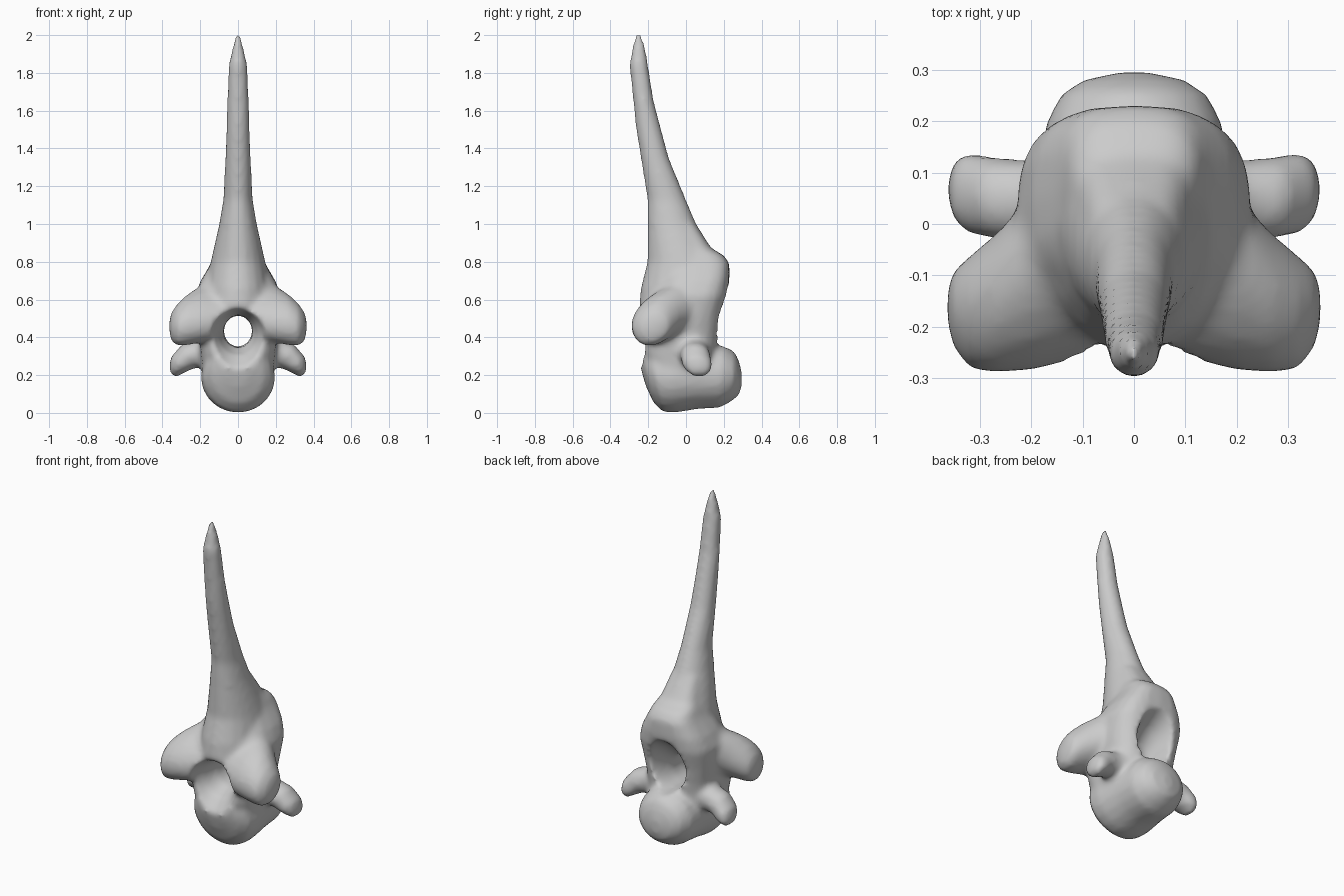
import bpy, bmesh, math
from mathutils import Vector

cube = bpy.data.objects.get("Cube")
if cube:
    bpy.data.objects.remove(cube, do_unlink=True)


def loft(bm, rings, sides=20, power=1.0):
    """Skin a closed tube through rings given as (centre, half axis, half axis)."""
    loops = []
    for c, u, v in rings:
        loop = []
        for i in range(sides):
            a = 2 * math.pi * i / sides
            ca, sa = math.cos(a), math.sin(a)
            ca = math.copysign(abs(ca) ** power, ca)
            sa = math.copysign(abs(sa) ** power, sa)
            loop.append(bm.verts.new(Vector(c) + Vector(u) * ca + Vector(v) * sa))
        loops.append(loop)
    faces = [bm.faces.new(loops[0]), bm.faces.new(loops[-1])]
    for a, b in zip(loops, loops[1:]):
        for i in range(sides):
            j = (i + 1) % sides
            faces.append(bm.faces.new((a[i], a[j], b[j], b[i])))
    bmesh.ops.recalc_face_normals(bm, faces=faces)


def make_object(bm, name):
    mesh = bpy.data.meshes.new(name)
    bm.to_mesh(mesh)
    bm.free()
    obj = bpy.data.objects.new(name, mesh)
    bpy.context.scene.collection.objects.link(obj)
    return obj


body = bmesh.new()

# Rounded body at the bottom: y, z, half width, half height, forward lean
centrum = [(-.232, .21, .06, .07, -.02), (-.205, .2, .14, .15, -.035),
           (-.16, .19, .185, .187, -.04), (-.08, .188, .198, .188, -.02),
           (.06, .193, .185, .173, 0), (.19, .195, .175, .168, .01),
           (.25, .19, .145, .13, .01), (.28, .185, .1, .09, 0), (.295, .18, .03, .04, 0)]
loft(body, [((0, y, z), (w, 0, 0), (0, lean, h)) for y, z, w, h, lean in centrum])

# Arch rising from the body: z, front y, back y, half width
arch = [(.22, -.2, .17, .19), (.32, -.24, .168, .2), (.42, -.24, .178, .21),
        (.52, -.25, .195, .225), (.62, -.2, .22, .23), (.7, -.13, .23, .198),
        (.79, -.1, .231, .145), (.835, -.1, .2, .128), (.87, -.12, .135, .115),
        (1.0, -.2, .05, .09)]
# Long tapering spine above it
spine = [(.56, -.25, .16, .17), (.66, -.24, .17, .165), (.8, -.205, .18, .145),
         (1.0, -.205, .055, .1), (1.13, -.205, 0, .078), (1.35, -.24, -.09, .068),
         (1.5, -.265, -.13, .062), (1.65, -.28, -.17, .058), (1.84, -.3, -.2, .051),
         (1.93, -.287, -.213, .03), (2.006, -.27, -.235, .01)]
for rows, power in ((arch, .65), (spine, 1)):
    loft(body, [((0, (f + b) / 2, z), (w, 0, 0), (0, (b - f) / 2, 0))
                for z, f, b, w in rows], power=power)

for s in (-1, 1):
    # Broad slanted side wing: x, y, z, long axis (y, z), short axis (y, z)
    wing = [(.08, -.08, .54, .17, .1, -.05, .11), (.2, -.115, .522, .16, .1, -.055, .11),
            (.27, -.155, .492, .125, .08, -.05, .105),
            (.32, -.172, .466, .1, .065, -.045, .09),
            (.35, -.165, .457, .068, .045, -.035, .065),
            (.363, -.16, .46, .035, .025, -.015, .03)]
    loft(body, [((s * x, y, z), (0, a, b), (0, c, d)) for x, y, z, a, b, c, d in wing],
         power=.95)
    # Hooked knob drooping below it: x, y, z, depth, cross axis (x, z)
    knob = [(.1, .045, .33, .1, 0, .1), (.2, .045, .315, .08, .01, .075),
            (.27, .05, .298, .08, .028, .065), (.315, .06, .255, .082, .042, .04),
            (.333, .068, .225, .068, .032, .018), (.34, .068, .198, .04, .02, .01)]
    loft(body, [((s * x, y, z), (0, d, 0), (s * a, 0, b)) for x, y, z, d, a, b in knob])

bone = make_object(body, "bone_source")

# Canal through the arch, flaring at both ends: y, z, half width, half height
tunnel = bmesh.new()
canal = [(-.4, .36, .2, .24), (-.24, .393, .14, .16), (-.17, .42, .105, .115),
         (-.08, .432, .08, .088), (.02, .432, .074, .082), (.12, .475, .1, .125),
         (.22, .505, .132, .165), (.4, .54, .16, .18)]
loft(tunnel, [((0, y, z), (w, 0, 0), (0, 0, h)) for y, z, w, h in canal])
cutter = make_object(tunnel, "canal_cutter")
cutter.hide_render = True

# Fuse the parts, cut the canal, then soften every joint
for step in ("fuse", "cut", "refine"):
    if step == "cut":
        mod = bone.modifiers.new(step, "BOOLEAN")
        mod.operation = "DIFFERENCE"
        mod.object = cutter
    else:
        mod = bone.modifiers.new(step, "REMESH")
        mod.mode = "VOXEL"
        mod.voxel_size = .014
soften = bone.modifiers.new("soften", "SMOOTH")
soften.factor = .5
soften.iterations = 8

bpy.context.view_layer.update()
graph = bpy.context.evaluated_depsgraph_get()
mesh = bpy.data.meshes.new_from_object(bone.evaluated_get(graph))
vertebra = bpy.data.objects.new("vertebra", mesh)
bpy.context.scene.collection.objects.link(vertebra)
for helper in (bone, cutter):
    bpy.data.objects.remove(helper, do_unlink=True)
mesh.polygons.foreach_set("use_smooth", [True] * len(mesh.polygons))

# Plain grey surface
grey = bpy.data.materials.new("bone_grey")
grey.use_nodes = True
colour = (.6, .6, .6, 1)
grey.diffuse_color = colour
grey.node_tree.nodes["Principled BSDF"].inputs["Base Color"].default_value = colour
mesh.materials.clear()
mesh.materials.append(grey)
